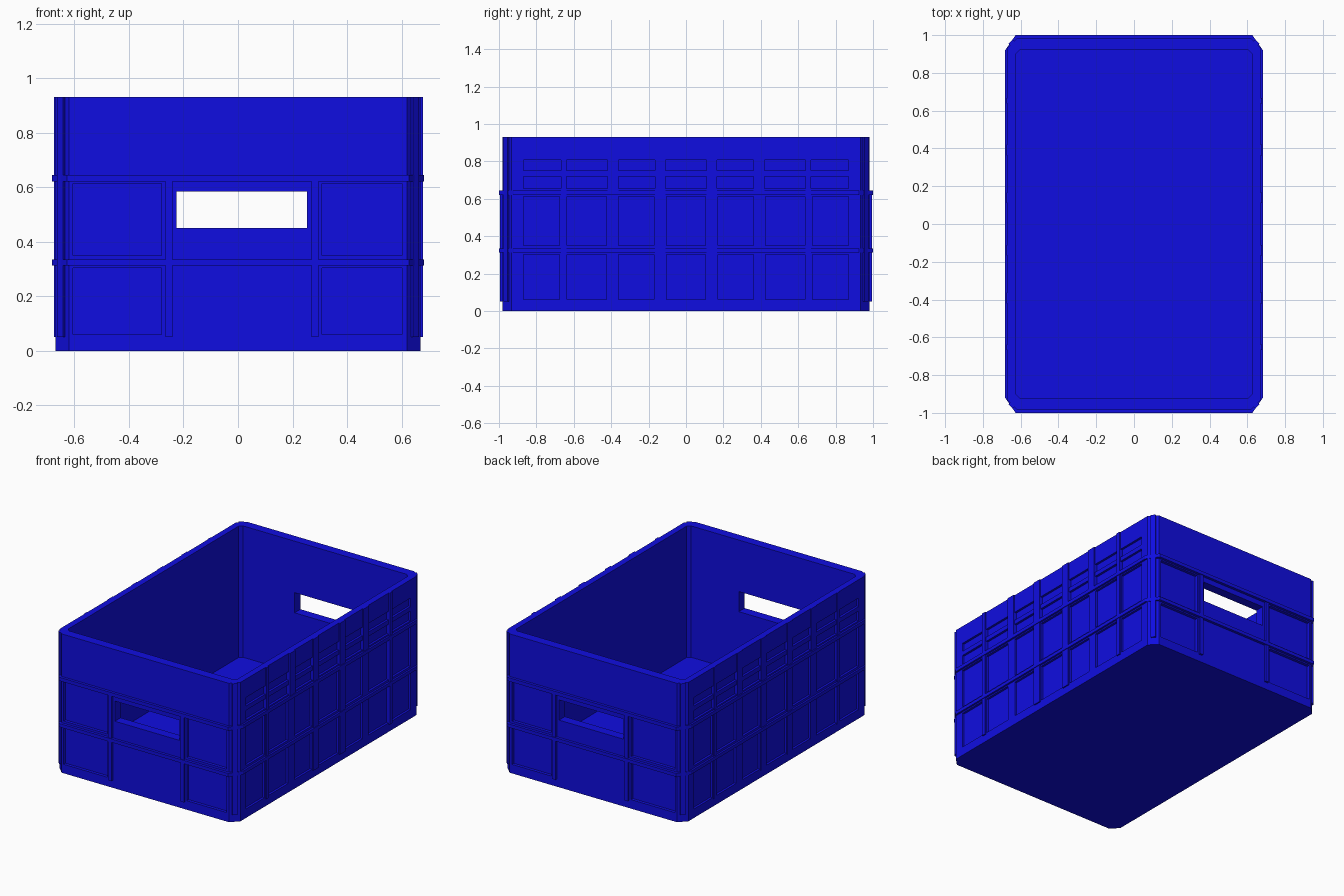
import bpy, bmesh

if "Cube" in bpy.data.objects:
    bpy.data.objects.remove(bpy.data.objects["Cube"])

mat = bpy.data.materials.new("blue_plastic")
mat.diffuse_color = (0.005, 0.004, 0.75, 1)
mat.use_nodes = True
mat.node_tree.nodes["Principled BSDF"].inputs["Base Color"].default_value = mat.diffuse_color


def octagon(x, y, cx, cy):
    """Rectangle outline with chamfered corners, counter-clockwise."""
    return [(x, -y + cy), (x, y - cy), (x - cx, y), (-x + cx, y),
            (-x, y - cy), (-x, -y + cy), (-x + cx, -y), (x - cx, -y)]


def prism(bm, pts, z0, z1):
    lo = [bm.verts.new((x, y, z0)) for x, y in pts]
    hi = [bm.verts.new((x, y, z1)) for x, y in pts]
    n = len(pts)
    bm.faces.new(lo[::-1])
    bm.faces.new(hi)
    for i in range(n):
        j = (i + 1) % n
        bm.faces.new((lo[i], lo[j], hi[j], hi[i]))


def box(bm, x0, x1, y0, y1, z0, z1):
    x0, x1 = sorted((x0, x1))
    y0, y1 = sorted((y0, y1))
    prism(bm, [(x0, y0), (x1, y0), (x1, y1), (x0, y1)], z0, z1)


def ring(bm, outer, inner, z0, z1):
    loops = [[bm.verts.new((x, y, z)) for x, y in p]
             for p, z in ((outer, z0), (outer, z1), (inner, z1), (inner, z0))]
    n = len(outer)
    for k in range(4):
        a, b = loops[k], loops[(k + 1) % 4]
        for i in range(n):
            j = (i + 1) % n
            bm.faces.new((a[i], a[j], b[j], b[i]))


def finish(bm, name):
    bmesh.ops.recalc_face_normals(bm, faces=bm.faces)
    me = bpy.data.meshes.new(name)
    bm.to_mesh(me)
    bm.free()
    ob = bpy.data.objects.new(name, me)
    bpy.context.collection.objects.link(ob)
    me.materials.append(mat)
    return ob


def cut(target, bm, name):
    cutter = finish(bm, name)
    cutter.hide_render = True
    mod = target.modifiers.new(name, 'BOOLEAN')
    mod.operation = 'DIFFERENCE'
    mod.solver = 'EXACT'
    mod.object = cutter
    bpy.context.view_layer.objects.active = target
    bpy.ops.object.modifier_apply(modifier=mod.name)
    bpy.data.objects.remove(cutter)


# Crate shell: solid block, hollowed out
bm = bmesh.new()
prism(bm, octagon(0.67, 0.982, 0.05, 0.05), 0, 0.93)
shell = finish(bm, "crate_shell")

bm = bmesh.new()
prism(bm, octagon(0.627, 0.92, 0.02, 0.02), 0.05, 1.1)
cut(shell, bm, "cavity_cutter")

# Hand holes through both ends
bm = bmesh.new()
box(bm, -0.225, 0.253, -1.2, 1.2, 0.45, 0.585)
cut(shell, bm, "hand_hole_cutter")

# Recessed panels on all four walls
bm = bmesh.new()
rows = [(0.06, 0.303), (0.35, 0.613)]
panels_y = [(-0.87, -0.675), (-0.635, -0.425), (-0.36, -0.172), (-0.105, 0.105),
            (0.172, 0.36), (0.425, 0.635), (0.675, 0.87)]
for s in (-1, 1):
    for z0, z1 in rows:
        for y0, y1 in panels_y:
            box(bm, s * 0.655, s * 0.8, y0, y1, z0, z1)
        for x0, x1 in ((-0.605, -0.28), (0.308, 0.602)):
            box(bm, x0, x1, s * 0.962, s * 1.1, z0, z1)
    for z0, z1 in ((0.655, 0.72), (0.75, 0.807)):
        box(bm, s * 0.655, s * 0.8, -0.87, 0.87, z0, z1)
cut(shell, bm, "panel_cutter")

# Two horizontal bands wrapping the crate
bm = bmesh.new()
for z0, z1 in ((0.312, 0.335), (0.621, 0.645)):
    ring(bm, octagon(0.682, 1.0, 0.055, 0.08),
         octagon(0.65, 0.95, 0.04, 0.05), z0, z1)
finish(bm, "bands")

# Vertical ribs on the long sides
bm = bmesh.new()
for side, out in ((1, 0.678), (-1, 0.674)):
    for m in (-1, 1):
        for y0, y1, z0 in ((0.11, 0.167, 0.05), (0.362, 0.42, 0.64), (0.638, 0.667, 0.05)):
            box(bm, side * 0.645, side * out, m * y0, m * y1, z0, 0.93)
finish(bm, "side_ribs")

# Vertical ribs on the ends, either side of the hand hole
bm = bmesh.new()
for s in (-1, 1):
    for x0, x1 in ((-0.265, -0.24), (0.27, 0.295)):
        box(bm, x0, x1, s * 0.95, s * 0.995, 0.05, 0.63)
finish(bm, "end_ribs")

# Raised strips on the chamfered corners
bm = bmesh.new()
for sx in (-1, 1):
    for sy in (-1, 1):
        pts = [(0.638, 0.972), (0.625, 0.955), (0.645, 0.935), (0.66, 0.95),
               (0.664, 0.954), (0.642, 0.976)]
        prism(bm, [(sx * x, sy * y) for x, y in pts], 0.05, 0.93)
finish(bm, "corner_strips")
